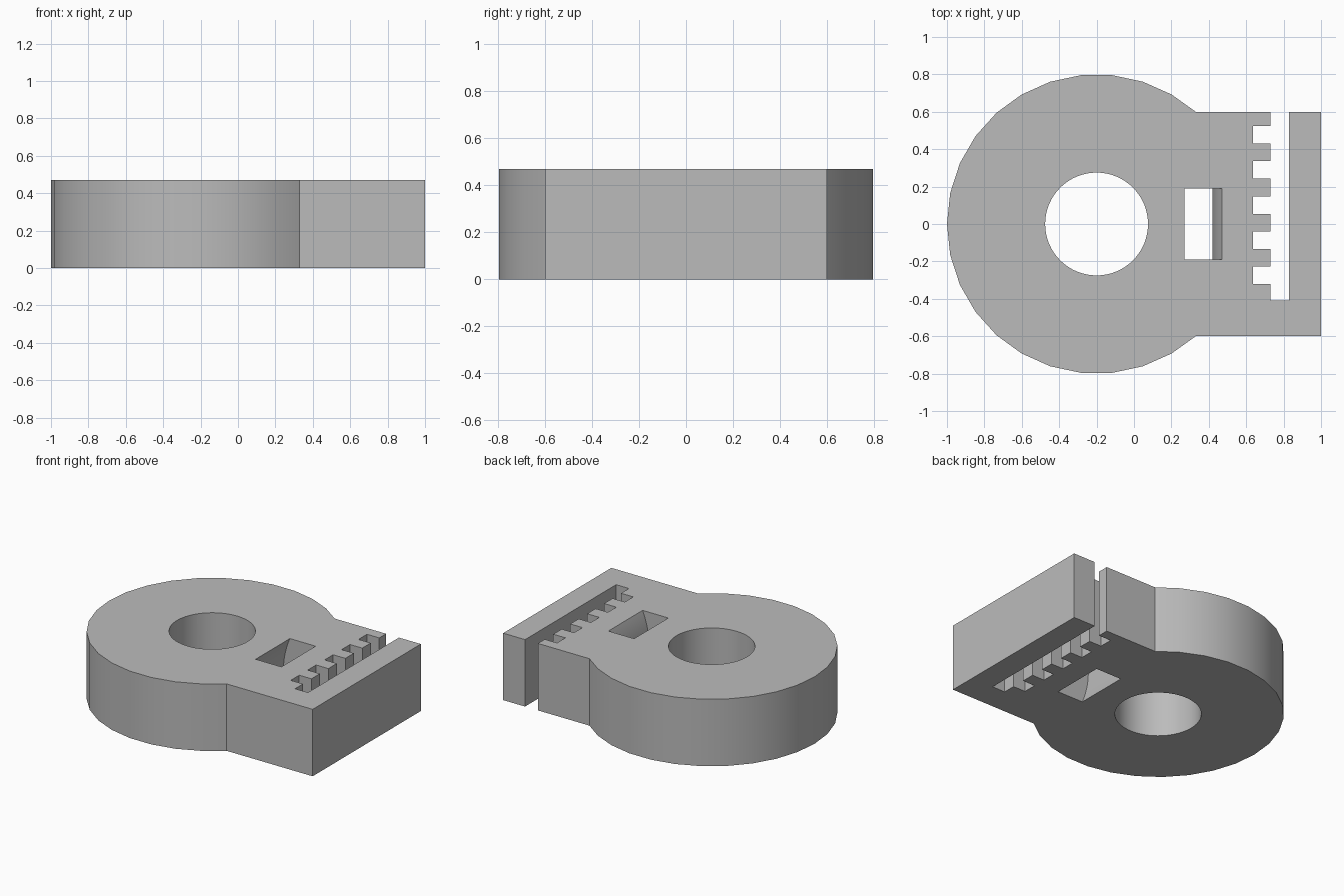
import bpy, bmesh, math

cube = bpy.data.objects.get("Cube")
if cube:
    bpy.data.objects.remove(cube)

HEIGHT = 0.47
CENTRE_X = -0.2

grey = bpy.data.materials.new("plain grey")
grey.use_nodes = True
colour = (0.5, 0.5, 0.5, 1)
grey.diffuse_color = colour
grey.node_tree.nodes["Principled BSDF"].inputs["Base Color"].default_value = colour


def prism(name, outline, offset):
    """Closed solid made by sweeping an outline along an offset."""
    bm = bmesh.new()
    face = bm.faces.new([bm.verts.new(p) for p in outline])
    swept = bmesh.ops.extrude_face_region(bm, geom=[face])
    verts = [v for v in swept["geom"] if isinstance(v, bmesh.types.BMVert)]
    bmesh.ops.translate(bm, verts=verts, vec=offset)
    bmesh.ops.recalc_face_normals(bm, faces=bm.faces)
    mesh = bpy.data.meshes.new(name)
    bm.to_mesh(mesh)
    bm.free()
    mesh.materials.append(grey)
    obj = bpy.data.objects.new(name, mesh)
    bpy.context.collection.objects.link(obj)
    return obj


def ring(radius, steps, count):
    return [(CENTRE_X + radius * math.cos(math.tau * i / count),
             radius * math.sin(math.tau * i / count)) for i in steps]


# Round head, then the square end with its open slot and toothed edge
outline = [(0.33, 0.6)] + ring(0.8, range(5, 26), 30) + [(0.33, -0.6)]
outline += [(1, -0.6), (1, 0.6), (0.83, 0.6), (0.83, -0.41), (0.73, -0.41)]
pitch = 0.188
for k in range(5):
    low = -0.322 + k * pitch
    high = low + pitch / 2
    outline += [(0.73, low), (0.635, low), (0.635, high), (0.73, high)]
outline.append((0.73, 0.6))
body = prism("clamp_body", [(x, y, 0) for x, y in outline], (0, 0, HEIGHT))

# Round bore through the head
bore = prism("bore_cutter", [(x, y, -0.1) for x, y in ring(0.275, range(64), 64)],
             (0, 0, HEIGHT + 0.2))

# Strap passage, bowed towards the bore at mid height
STEPS = 20
bow = []
for i in range(STEPS + 1):
    t = -1.1 + 2.2 * i / STEPS
    bow.append((-0.05 * (1 - t * t), HEIGHT / 2 * (1 + t)))
section = [(0.27 + dx, z) for dx, z in bow] + [(0.47 + dx, z) for dx, z in reversed(bow)]
passage = prism("passage_cutter", [(x, -0.19, z) for x, z in section], (0, 0.38, 0))

bpy.context.view_layer.objects.active = body
body.select_set(True)
for cutter in (bore, passage):
    mod = body.modifiers.new(cutter.name, "BOOLEAN")
    mod.operation = "DIFFERENCE"
    mod.solver = "EXACT"
    mod.object = cutter
    bpy.ops.object.modifier_apply(modifier=mod.name)
    bpy.data.objects.remove(cutter)

bpy.ops.object.shade_smooth_by_angle(angle=math.radians(30))
